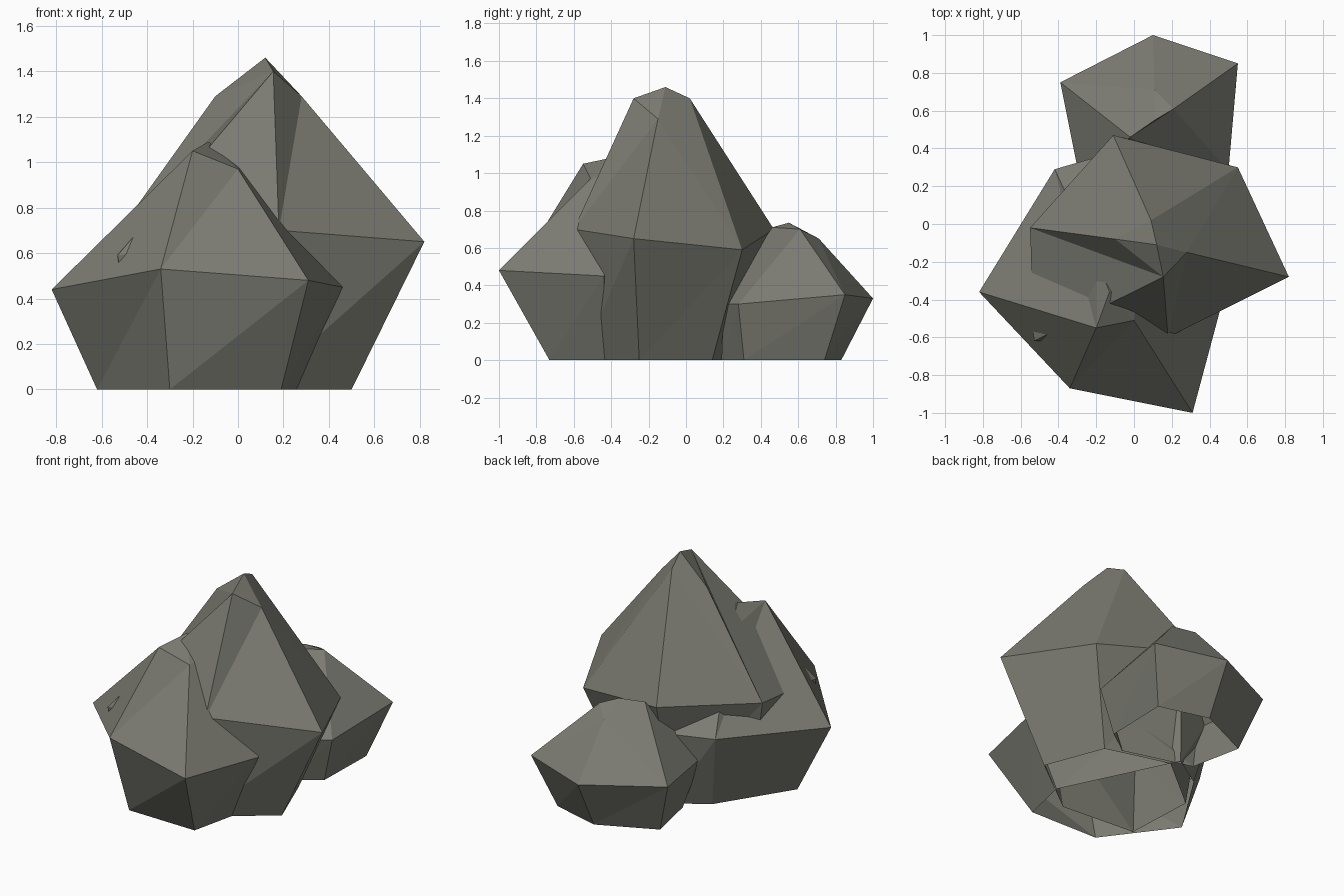
import bpy

if "Cube" in bpy.data.objects:
    bpy.data.objects.remove(bpy.data.objects["Cube"])

stone = bpy.data.materials.new("grey_stone")
stone.diffuse_color = (0.20, 0.20, 0.17, 1)
stone.use_nodes = True
stone.node_tree.nodes["Principled BSDF"].inputs["Base Color"].default_value = stone.diffuse_color


def band(lo, up, walk):
    """Triangle strip between two rings; l steps the lower ring, u the upper."""
    faces, i, j = [], 0, 0
    for step in walk:
        a, b = lo[i % len(lo)], up[j % len(up)]
        if step == "l":
            i += 1
            faces.append((a, lo[i % len(lo)], b))
        else:
            j += 1
            faces.append((a, up[j % len(up)], b))
    return faces


def rock(name, base, mid, top, peak, walk):
    n, t = len(mid), len(top)
    verts = [(x, y, 0) for x, y in base] + mid + top + [peak]
    foot = list(range(n))
    waist = list(range(n, 2 * n))
    crown = list(range(2 * n, 2 * n + t))
    tip = 2 * n + t
    faces = band(foot, waist, "ul" * n) + band(waist, crown, walk)
    faces += [(crown[k], crown[(k + 1) % t], tip) for k in range(t)]
    mesh = bpy.data.meshes.new(name)
    mesh.from_pydata(verts, [], faces)
    mesh.materials.append(stone)
    obj = bpy.data.objects.new(name, mesh)
    bpy.context.collection.objects.link(obj)


# Tall central boulder
rock("tall_rock",
     [(.50, -.25), (.35, .14), (-.07, .26), (-.45, -.05), (-.43, -.52), (.09, -.56)],
     [(.82, -.28, .65), (.55, .30, .59), (-.11, .47, .70),
      (-.55, -.02, .66), (-.53, -.62, .59), (.18, -.60, .70)],
     [(.28, -.15, 1.29), (.09, .02, 1.40), (-.10, -.08, 1.29), (.155, -.28, 1.40)],
     (.12, -.11, 1.46), "lulluullul")

# Wide boulder at the front
rock("front_rock",
     [(.26, -.42), (-.10, .32), (-.32, .18), (-.62, -.29), (-.30, -.72), (.19, -.73)],
     [(.46, -.44, .45), (-.04, .40, .49), (-.42, .29, .50),
      (-.82, -.36, .44), (-.34, -.87, .53), (.31, -1.0, .48)],
     [(.02, -.34, .99), (-.20, -.18, .98), (-.20, -.55, 1.05), (0, -.51, .97)],
     (-.13, -.36, 1.09), "lulullullu")

# Small boulder at the back
rock("back_rock",
     [(.42, .31), (.43, .74), (.10, .83), (-.27, .66), (-.20, .32), (.25, .19)],
     [(.50, .28, .30), (.55, .85, .35), (.10, 1.0, .33),
      (-.39, .75, .35), (-.29, .25, .33), (.38, .20, .30)],
     [(.21, .61, .70), (.11, .71, .65), (-.02, .46, .71)],
     (.11, .55, .735), "lullulllu")
